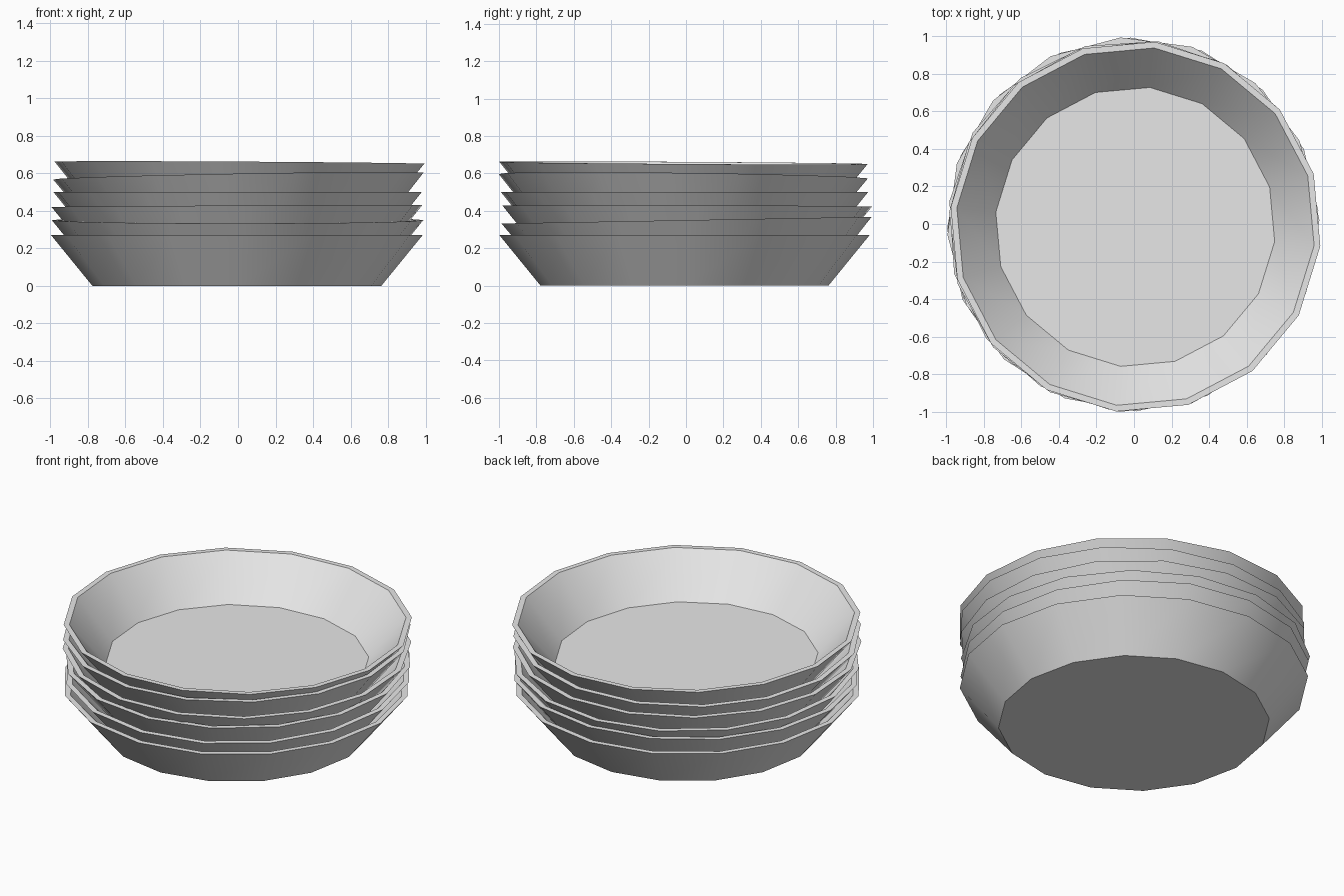
import bpy, bmesh, math
from mathutils import Matrix

cube = bpy.data.objects.get("Cube")
if cube:
    bpy.data.objects.remove(cube)

SIDES = 16
# Bowl section from outer base to inner floor: (radius, height below rim)
PROFILE = [(0.77, -0.27), (0.99, 0), (0.957, 0), (0.747, -0.243)]

grey = bpy.data.materials.new("light_grey")
grey.use_nodes = True
colour = (0.8, 0.8, 0.8, 1)
grey.diffuse_color = colour
grey.node_tree.nodes["Principled BSDF"].inputs["Base Color"].default_value = colour


def bowl(name, centre, spin, slope_x=0, slope_y=0):
    """One thick bowl whose origin is the middle of its rim."""
    bm = bmesh.new()
    rings = []
    for r, z in PROFILE:
        angles = [2 * math.pi * i / SIDES for i in range(SIDES)]
        rings.append([bm.verts.new((r * math.cos(a), r * math.sin(a), z)) for a in angles])
    for low, high in zip(rings, rings[1:]):
        for i in range(SIDES):
            j = (i + 1) % SIDES
            bm.faces.new((low[i], low[j], high[j], high[i]))
    bm.faces.new(rings[0][::-1])
    bm.faces.new(rings[-1])
    mesh = bpy.data.meshes.new(name)
    bm.to_mesh(mesh)
    bm.free()
    mesh.materials.append(grey)
    obj = bpy.data.objects.new(name, mesh)
    bpy.context.collection.objects.link(obj)
    obj.matrix_world = (Matrix.Translation(centre)
                        @ Matrix.Rotation(slope_y, 4, "X")
                        @ Matrix.Rotation(-slope_x, 4, "Y")
                        @ Matrix.Rotation(math.radians(spin), 4, "Z"))
    return obj


# Loosely nested stack, from bottom to top
stack = [
    bowl("bowl_1", (-0.006, -0.008, 0.27), 1),
    bowl("bowl_2", (-0.002, 0.003, 0.35), 1, 0, 0.018),
    bowl("bowl_3", (-0.006, 0.006, 0.425), 3.8, 0.005, -0.003),
    bowl("bowl_4", (-0.002, -0.008, 0.5), 15),
    bowl("bowl_5", (0.002, -0.014, 0.585), 18, 0.018, -0.013),
    bowl("bowl_6", (0.008, -0.014, 0.656), 16.5, -0.006, -0.006),
]

# Smooth walls with crisp rims and base edges
bpy.ops.object.select_all(action="DESELECT")
for obj in stack:
    obj.select_set(True)
bpy.context.view_layer.objects.active = stack[0]
bpy.ops.object.shade_smooth_by_angle(angle=math.radians(30))
